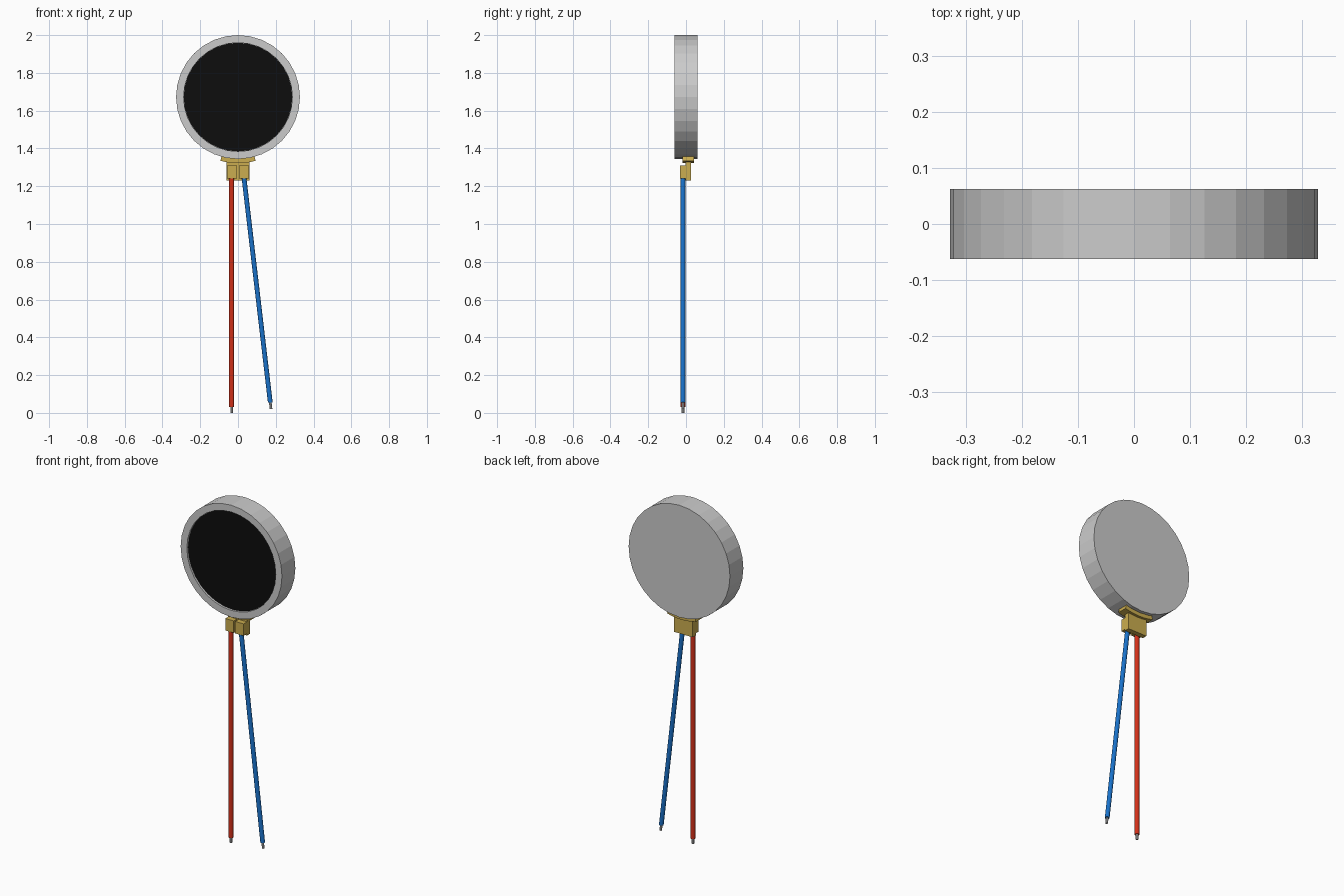
import bpy, bmesh
from math import sin, cos, pi
from mathutils import Vector

if "Cube" in bpy.data.objects:
    bpy.data.objects.remove(bpy.data.objects["Cube"])

R, CZ, SEG = 0.328, 1.672, 32


def material(name, rgb):
    m = bpy.data.materials.new(name)
    m.diffuse_color = (*rgb, 1)
    m.use_nodes = True
    m.node_tree.nodes["Principled BSDF"].inputs["Base Color"].default_value = m.diffuse_color
    return m


BLACK = material("black", (0.004, 0.004, 0.004))
GOLD = material("gold", (0.60, 0.42, 0.08))
RED = material("red", (0.65, 0.03, 0.01))
BLUE = material("blue", (0.01, 0.17, 0.60))


def finish(name, bm, mat=None):
    bmesh.ops.recalc_face_normals(bm, faces=bm.faces)
    me = bpy.data.meshes.new(name)
    bm.to_mesh(me)
    bm.free()
    ob = bpy.data.objects.new(name, me)
    bpy.context.collection.objects.link(ob)
    if mat:
        me.materials.append(mat)
    return ob


def lathe(name, profile, mat=None):
    """Revolve (radius, y) points about the disc axis, capping both ends."""
    bm = bmesh.new()
    rings = [[bm.verts.new((r * sin(2 * pi * i / SEG), y, CZ + r * cos(2 * pi * i / SEG)))
              for i in range(SEG)] for r, y in profile]
    for a, b in zip(rings, rings[1:]):
        for i in range(SEG):
            j = (i + 1) % SEG
            bm.faces.new((a[i], a[j], b[j], b[i]))
    bm.faces.new(rings[0])
    bm.faces.new(rings[-1])
    return finish(name, bm, mat)


def extrude_y(name, outline, y0, y1, mat):
    """Solid from an (x, z) outline between two depths."""
    bm = bmesh.new()
    f = bm.faces.new([bm.verts.new((x, y0, z)) for x, z in outline])
    ext = bmesh.ops.extrude_face_region(bm, geom=[f])["geom"]
    bmesh.ops.translate(bm, vec=(0, y1 - y0, 0),
                        verts=[v for v in ext if isinstance(v, bmesh.types.BMVert)])
    return finish(name, bm, mat)


def block(name, x0, x1, y0, y1, z0, z1, mat):
    return extrude_y(name, [(x0, z0), (x1, z0), (x1, z1), (x0, z1)], y0, y1, mat)


def rod(name, a, b, r, mat=None, sides=12):
    a, b = Vector(a), Vector(b)
    bm = bmesh.new()
    bmesh.ops.create_cone(bm, cap_ends=True, segments=sides, radius1=r, radius2=r,
                          depth=(b - a).length)
    ob = finish(name, bm, mat)
    ob.location = (a + b) / 2
    ob.rotation_mode = 'QUATERNION'
    ob.rotation_quaternion = (b - a).to_track_quat('Z', 'Y')
    return ob


# Metal case with a shallow front recess, and the black sticker inside it
lathe("motor_case", [(R, 0.062), (R, -0.062), (0.288, -0.062), (0.288, -0.046)])
lathe("front_sticker", [(0.2875, -0.044), (0.2875, -0.050)], BLACK)

# Curved flange following the underside of the case
angles = [-0.27 + 0.54 * i / 6 for i in range(7)]
arc = lambda r: [(r * sin(t), CZ - r * cos(t)) for t in angles]
extrude_y("curved_flange", arc(0.350) + arc(0.318)[::-1], -0.018, 0.042, GOLD)

# Terminal tab and the two solder pads
block("terminal_tab", -0.062, 0.060, -0.002, 0.027, 1.23, 1.335, GOLD)
for side, x in (("left", -0.032), ("right", 0.032)):
    block(side + "_solder_pad", x - 0.027, x + 0.027, -0.033, -0.001, 1.24, 1.31, GOLD)

# Insulated wires with bare ends
Y = -0.016
for name, mat, top, end, tip in (
        ("red", RED, (-0.034, Y, 1.26), (-0.034, Y, 0.03), (-0.034, Y, 0.0)),
        ("blue", BLUE, (0.030, Y, 1.26), (0.171, Y, 0.055), (0.175, Y, 0.021))):
    rod(name + "_wire", top, end, 0.0125, mat)
    inner = Vector(end).lerp(Vector(top), 0.02)
    rod(name + "_wire_bare_end", inner, tip, 0.007, None, 8)
